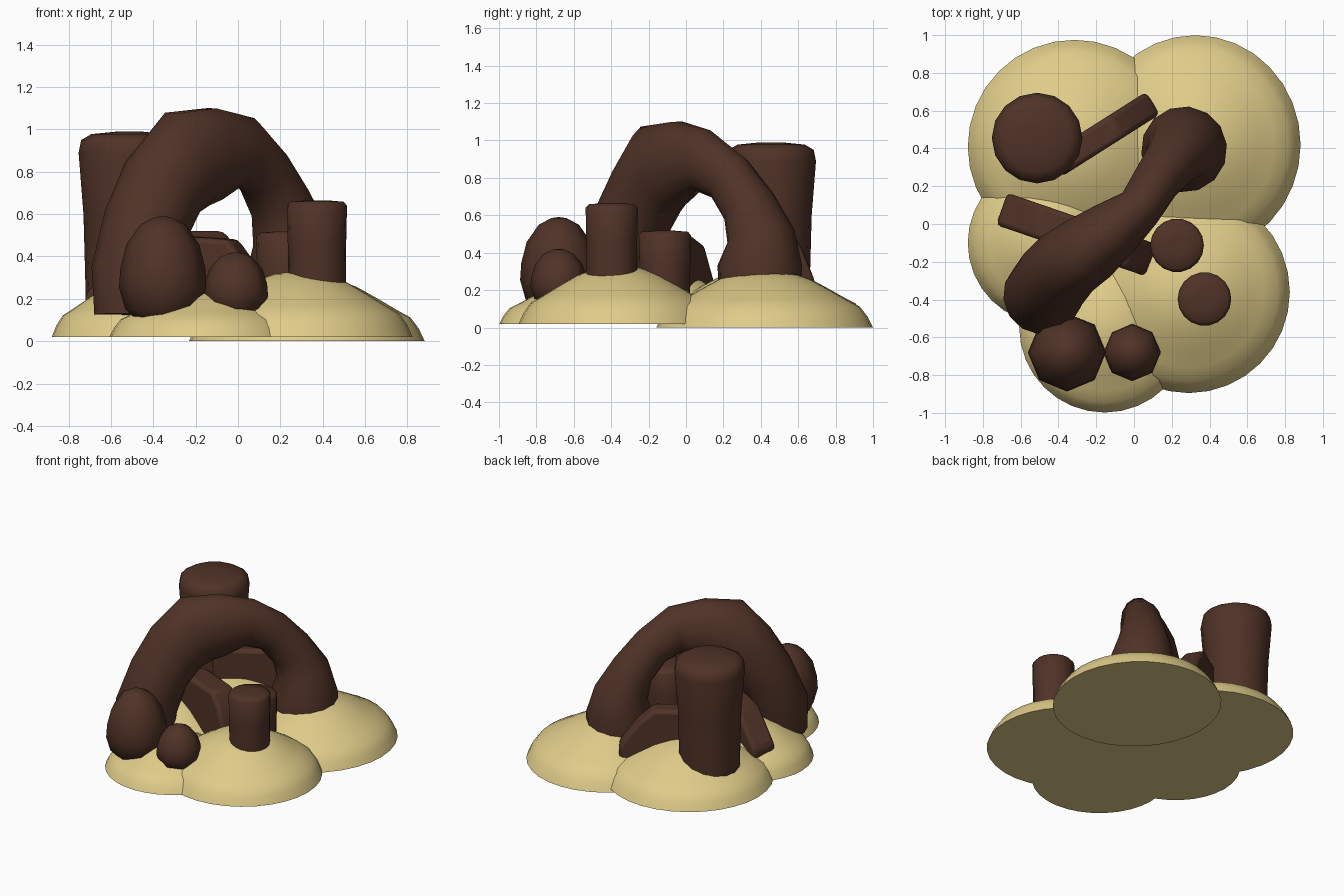
import bpy, bmesh, math
from mathutils import Vector

if "Cube" in bpy.data.objects:
    bpy.data.objects.remove(bpy.data.objects["Cube"])


def material(name, rgb):
    m = bpy.data.materials.new(name)
    m.diffuse_color = (*rgb, 1)
    m.use_nodes = True
    m.node_tree.nodes["Principled BSDF"].inputs["Base Color"].default_value = m.diffuse_color
    return m


SAND = material("sand", (0.74, 0.60, 0.25))
ROCK = material("rock", (0.08, 0.032, 0.02))


def finish(name, bm, mat, angle=40):
    bmesh.ops.recalc_face_normals(bm, faces=bm.faces)
    me = bpy.data.meshes.new(name)
    bm.to_mesh(me)
    bm.free()
    ob = bpy.data.objects.new(name, me)
    bpy.context.collection.objects.link(ob)
    me.materials.append(mat)
    bpy.ops.object.select_all(action='DESELECT')
    ob.select_set(True)
    bpy.context.view_layer.objects.active = ob
    bpy.ops.object.shade_smooth_by_angle(angle=math.radians(angle))
    return ob


def skin_rings(bm, rings):
    n = len(rings[0])
    loops = [[bm.verts.new(p) for p in r] for r in rings]
    for a, b in zip(loops, loops[1:]):
        for i in range(n):
            bm.faces.new((a[i], a[(i + 1) % n], b[(i + 1) % n], b[i]))
    bm.faces.new(loops[0])
    bm.faces.new(loops[-1])


def lathe(name, x, y, profile, sides, mat, sy=1, angle=40):
    """Stack of rings from (radius, z) pairs around a vertical axis."""
    bm = bmesh.new()
    turn = [2 * math.pi * i / sides for i in range(sides)]
    skin_rings(bm, [[(x + r * math.cos(t), y + r * sy * math.sin(t), z) for t in turn]
                    for r, z in profile])
    return finish(name, bm, mat, angle)


# Sand mounds: x, y, radius, base height, top height, y stretch
DOME = [(1, 0), (0.95, 0.19), (0.88, 0.36), (0.75, 0.49), (0.6, 0.65),
        (0.42, 0.83), (0.22, 0.96), (0.04, 1)]
mounds = {"back_left": (-0.315, 0.41, 0.565, 0.02, 0.32, 1),
          "back_right": (0.325, 0.42, 0.557, 0.0, 0.31, 1.04),
          "front_right": (0.29, -0.36, 0.535, 0.02, 0.33, 1),
          "front_left": (-0.155, -0.545, 0.453, 0.02, 0.25, 1),
          "left": (-0.45, -0.10, 0.43, 0.02, 0.30, 1)}
for key, (x, y, r, z0, z1, sy) in mounds.items():
    lathe("sand_mound_" + key, x, y, [(r * f, z0 + (z1 - z0) * h) for f, h in DOME],
          32, SAND, sy, 60)

# Upright pillars with softened tops
lathe("tall_pillar", -0.513, 0.455,
      [(0.205, 0.15), (0.21, 0.35), (0.217, 0.6), (0.24, 0.89), (0.228, 0.95),
       (0.18, 0.978), (0.06, 0.99)], 16, ROCK, angle=60)
for name, x, y, top in (("front_pillar", 0.373, -0.397, 0.665),
                        ("short_pillar", 0.228, -0.113, 0.518)):
    lathe(name, x, y, [(0.135, 0.14), (0.138, top - 0.2), (0.142, top - 0.025),
                       (0.125, top - 0.006), (0.05, top)], 18, ROCK, angle=60)

# Egg-shaped boulders
EGG = [(0.5, 0), (0.86, 0.14), (1, 0.34), (0.97, 0.52), (0.83, 0.74),
       (0.52, 0.92), (0.2, 0.99), (0.03, 1)]
for name, x, y, r, z0, z1 in (("large_boulder", -0.355, -0.68, 0.207, 0.08, 0.59),
                              ("small_boulder", -0.01, -0.68, 0.152, 0.11, 0.42)):
    lathe(name, x, y, [(r * f, z0 + (z1 - z0) * h) for f, h in EGG], 8, ROCK, angle=80)

# Rock arch: tube swept along a path of x, y, z, radius, narrowing
path = [(-0.49, -0.39, 0.12, 0.19, 1), (-0.485, -0.38, 0.32, 0.21, 1),
        (-0.435, -0.30, 0.55, 0.205, 1), (-0.355, -0.21, 0.73, 0.22, 0.9),
        (-0.24, -0.13, 0.86, 0.25, 0.75), (-0.11, -0.03, 0.885, 0.222, 0.72),
        (0.03, 0.085, 0.895, 0.168, 0.72), (0.12, 0.23, 0.80, 0.142, 0.9),
        (0.20, 0.335, 0.65, 0.148, 1), (0.25, 0.40, 0.49, 0.183, 1),
        (0.265, 0.395, 0.33, 0.228, 1), (0.265, 0.395, 0.15, 0.22, 1)]
side = Vector((1, -1, 0)).normalized()
pts = [Vector(p[:3]) for p in path]
rings = []
for i, p in enumerate(pts):
    tangent = (pts[min(i + 1, len(pts) - 1)] - pts[max(i - 1, 0)]).normalized()
    up = tangent.cross(side).normalized()
    wide = up.cross(tangent)
    r, narrow = path[i][3:]
    rings.append([p + wide * (r * narrow * math.cos(2 * math.pi * k / 14))
                  + up * (r * math.sin(2 * math.pi * k / 14)) for k in range(14)])
bm = bmesh.new()
skin_rings(bm, rings)
finish("rock_arch", bm, ROCK, 80)


def slab(name, start, end, outline, half):
    """Upright slab: outline is (fraction along start-end, z)."""
    a, b = Vector((*start, 0)), Vector((*end, 0))
    across = (b - a).normalized().cross(Vector((0, 0, 1))) * half
    bm = bmesh.new()
    skin_rings(bm, [[a.lerp(b, f) + across * s + Vector((0, 0, z)) for f, z in outline]
                    for s in (-1, 1)])
    ob = finish(name, bm, ROCK, 30)
    bev = ob.modifiers.new("soft_edges", 'BEVEL')
    bev.width, bev.segments = 0.025, 2


# Low rock ridges with sloping ends
slab("back_ridge", (-0.42, 0.31), (0.10, 0.64),
     [(0, 0.15), (0, 0.52), (0.62, 0.52), (0.8, 0.42), (1, 0.25), (1, 0.15)], 0.07)
slab("middle_ridge", (-0.70, 0.08), (0.10, -0.195),
     [(0, 0.12), (0, 0.22), (0.22, 0.44), (0.5, 0.5), (0.85, 0.48), (0.94, 0.38),
      (1, 0.22), (1, 0.12)], 0.09)
